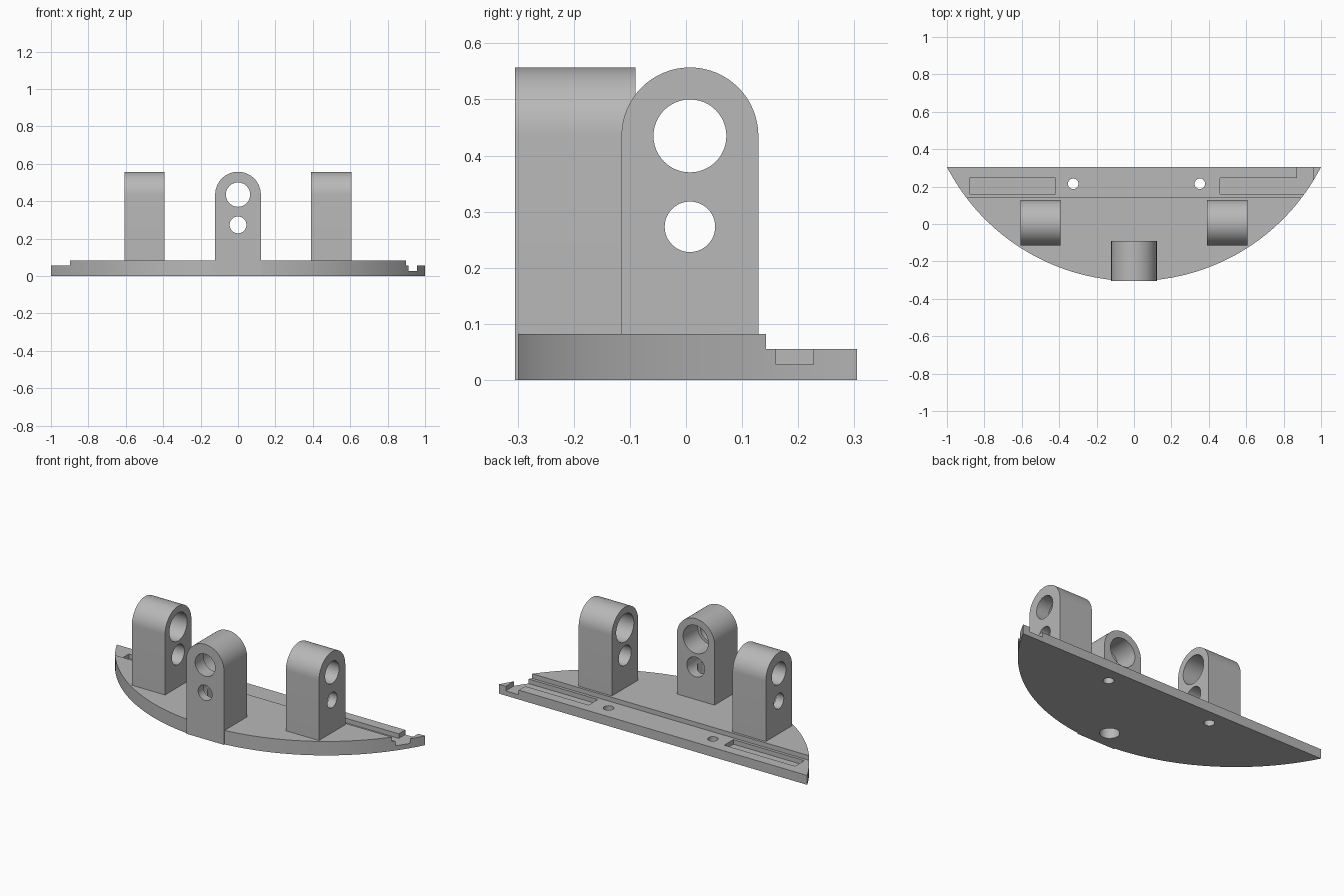
import bpy, bmesh
from math import pi, sin, cos, asin, radians
from mathutils import Matrix, Vector

cube = bpy.data.objects.get("Cube")
if cube:
    bpy.data.objects.remove(cube, do_unlink=True)

grey = bpy.data.materials.new("plain grey")
grey.use_nodes = True
grey.diffuse_color = (0.48, 0.48, 0.48, 1)
grey.node_tree.nodes["Principled BSDF"].inputs["Base Color"].default_value = grey.diffuse_color


def make_object(name, bm):
    bmesh.ops.recalc_face_normals(bm, faces=bm.faces[:])
    me = bpy.data.meshes.new(name)
    bm.to_mesh(me)
    bm.free()
    me.materials.append(grey)
    ob = bpy.data.objects.new(name, me)
    bpy.context.collection.objects.link(ob)
    return ob


def prism(name, points, direction):
    """Extrude a closed outline of 3D points along a direction."""
    bm = bmesh.new()
    face = bm.faces.new([bm.verts.new(p) for p in points])
    new = bmesh.ops.extrude_face_region(bm, geom=[face])["geom"]
    bmesh.ops.translate(bm, vec=direction,
                        verts=[v for v in new if isinstance(v, bmesh.types.BMVert)])
    return make_object(name, bm)


def box(lo, hi):
    corners = [(lo[0], lo[1]), (hi[0], lo[1]), (hi[0], hi[1]), (lo[0], hi[1])]
    return prism("cutter", [(x, y, lo[2]) for x, y in corners], (0, 0, hi[2] - lo[2]))


def cylinder(start, end, radius):
    a, b = Vector(start), Vector(end)
    axis = b - a
    bm = bmesh.new()
    bmesh.ops.create_cone(
        bm, cap_ends=True, segments=48, radius1=radius, radius2=radius, depth=axis.length,
        matrix=Matrix.Translation((a + b) / 2) @ axis.to_track_quat("Z", "Y").to_matrix().to_4x4())
    return make_object("cutter", bm)


def cut(ob, cutters):
    """Subtract every cutter, bake the result and remove the cutters."""
    for c in cutters:
        c.hide_render = True
        mod = ob.modifiers.new("cut", "BOOLEAN")
        mod.operation = "DIFFERENCE"
        mod.solver = "EXACT"
        mod.object = c
    bpy.context.view_layer.update()
    graph = bpy.context.evaluated_depsgraph_get()
    baked = bpy.data.meshes.new_from_object(ob.evaluated_get(graph))
    ob.modifiers.clear()
    ob.data = baked
    for c in cutters:
        bpy.data.objects.remove(c, do_unlink=True)


def smooth(ob):
    ob.data.shade_smooth()
    ob.data.set_sharp_from_angle(angle=radians(30))


# Base plate: circle segment with a straight back edge
BACK, TOP, LEDGE, FLOOR = 0.305, 0.082, 0.055, 0.028
sagitta = 2 * BACK
R = (1 + sagitta ** 2) / (2 * sagitta)
half = asin(1 / R)
steps = 80
arc = []
for i in range(steps + 1):
    t = -half + 2 * half * i / steps
    arc.append((R * sin(t), R - BACK - R * cos(t), 0))
plate = prism("base_plate", arc, (0, 0, TOP))

# Rear ledge, closed pocket, L-shaped open channel and drilled holes
cut(plate, [
    box((-1.2, 0.143, LEDGE), (1.2, 0.5, 0.3)),
    box((-0.88, 0.16, FLOOR), (-0.42, 0.245, 0.2)),
    box((0.46, 0.16, FLOOR), (0.956, 0.245, 0.2)),
    box((0.872, 0.2, FLOOR), (0.956, 0.4, 0.2)),
    cylinder((-0.325, 0.215, -0.1), (-0.325, 0.215, 0.2), 0.028),
    cylinder((0.352, 0.215, -0.1), (0.352, 0.215, 0.2), 0.028),
    cylinder((0, -0.195, -0.1), (0, -0.195, 0.2), 0.052),
])
smooth(plate)

# Round-topped posts with two stepped bores each
WIDTH, DEPTH = 0.122, 0.215
UPPER, LOWER = 0.435, 0.273


def post(name, origin, outward, bottom, extra=()):
    """Origin is the middle of the outer face; bores widen on the inner side."""
    o, n = Vector(origin), Vector(outward)
    side = n.cross(Vector((0, 0, 1)))

    def at(s, z, d):
        return o + side * s - n * d + Vector((0, 0, z))

    outline = [at(-WIDTH, bottom, 0), at(WIDTH, bottom, 0)]
    outline += [at(WIDTH * cos(pi * i / 32), UPPER + WIDTH * sin(pi * i / 32), 0)
                for i in range(33)]
    ob = prism(name, outline, -n * DEPTH)
    cutters = list(extra)
    for z, small, large, lip in ((UPPER, 0.065, 0.082, 0.08), (LOWER, 0.045, 0.058, 0.05)):
        cutters.append(cylinder(at(0, z, -0.1), at(0, z, DEPTH + 0.1), small))
        cutters.append(cylinder(at(0, z, lip), at(0, z, DEPTH + 0.1), large))
    cut(ob, cutters)
    smooth(ob)


post("front_post", (0, -BACK, 0), (0, -1, 0), 0.0,
     [cylinder((0, -0.195, -0.1), (0, -0.195, LOWER), 0.052)])
post("left_post", (0.606, 0.007, 0), (1, 0, 0), 0.04)
post("right_post", (-0.608, 0.007, 0), (-1, 0, 0), 0.04)
